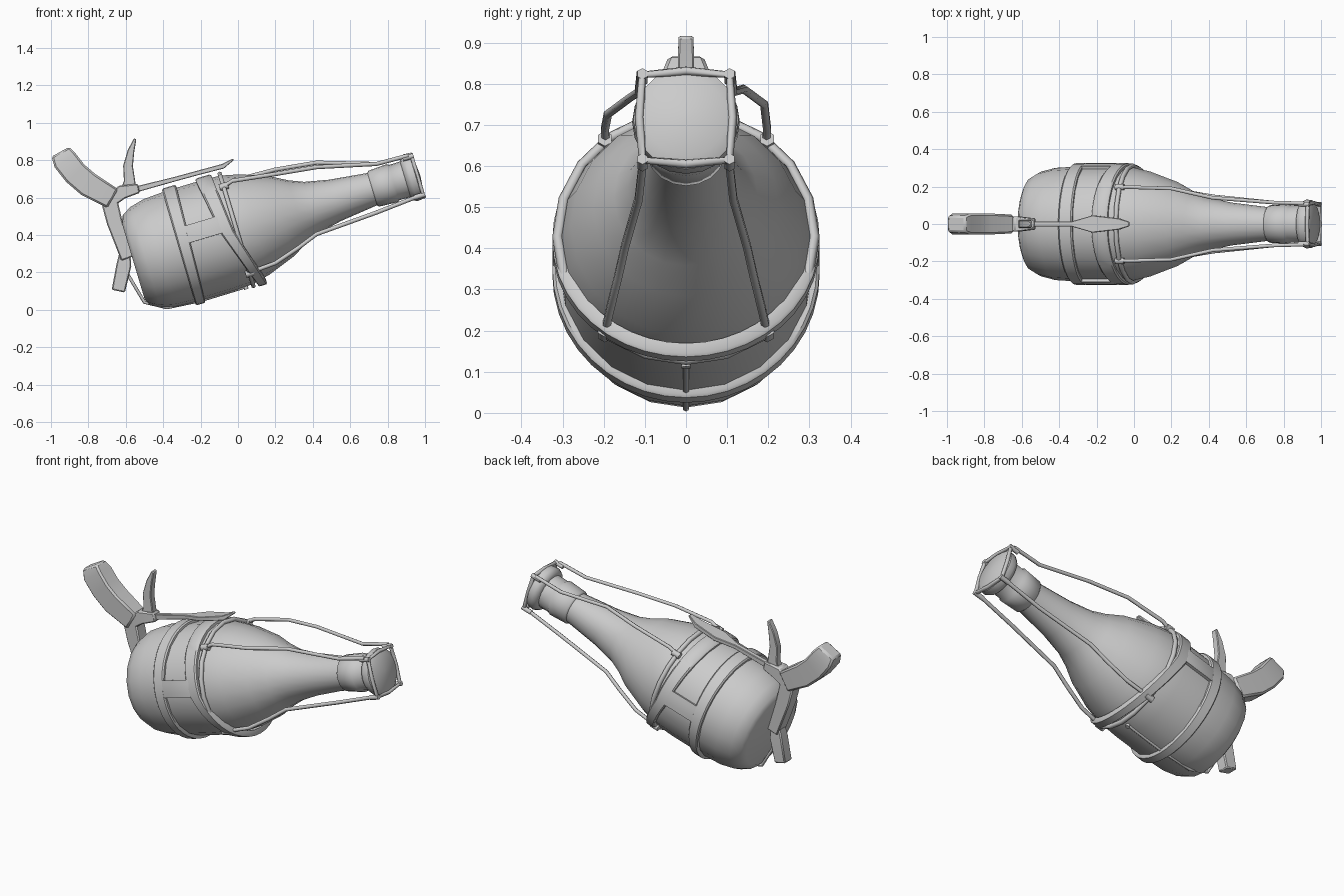
import bpy, bmesh, math
from mathutils import Vector

if "Cube" in bpy.data.objects:
    bpy.data.objects.remove(bpy.data.objects["Cube"])

grey = bpy.data.materials.new("plain grey")
grey.use_nodes = True
grey.diffuse_color = (0.6, 0.6, 0.6, 1)
grey.node_tree.nodes["Principled BSDF"].inputs["Base Color"].default_value = grey.diffuse_color

TILT = math.radians(16.7)
AXIS = Vector((math.cos(TILT), 0, math.sin(TILT)))
UP = Vector((-math.sin(TILT), 0, math.cos(TILT)))
SIDE = Vector((0, 1, 0))
MOUTH = Vector((0.95, 0, 0.715))
SIDES = 20


def place(s, y, n):
    """Point at distance s along the bottle axis, y sideways and n upward."""
    return MOUTH + AXIS * s + SIDE * y + UP * n


def around(s, r, a):
    return place(s, r * math.cos(a), r * math.sin(a))


def loft(name, rings, closed=False, smooth=35, bevel=0.0):
    """Skin a list of equal point rings; cap the ends unless closed."""
    bm = bmesh.new()
    rows = [[bm.verts.new(p) for p in ring] for ring in rings]
    count = len(rows[0])
    pairs = list(zip(rows, rows[1:]))
    if closed:
        pairs.append((rows[-1], rows[0]))
    for a, b in pairs:
        for i in range(count):
            j = (i + 1) % count
            bm.faces.new((a[i], a[j], b[j], b[i]))
    if not closed:
        bm.faces.new(rows[0])
        bm.faces.new(rows[-1])
    bmesh.ops.recalc_face_normals(bm, faces=bm.faces)
    mesh = bpy.data.meshes.new(name)
    bm.to_mesh(mesh)
    bm.free()
    mesh.materials.append(grey)
    obj = bpy.data.objects.new(name, mesh)
    bpy.context.collection.objects.link(obj)
    if bevel:
        mod = obj.modifiers.new("soft edges", "BEVEL")
        mod.width = bevel
        mod.segments = 1
    bpy.ops.object.select_all(action="DESELECT")
    obj.select_set(True)
    bpy.context.view_layer.objects.active = obj
    bpy.ops.object.shade_smooth_by_angle(angle=math.radians(smooth))
    return obj


def lathe(name, profile):
    angles = [2 * math.pi * i / SIDES for i in range(SIDES)]
    return loft(name, [[around(s, r, a) for a in angles] for s, r in profile], smooth=48)


def tube(name, points, radius=0.011, closed=False):
    """Six-sided wire along a path."""
    pts = [Vector(p) for p in points]
    n = len(pts)
    ref = AXIS if closed else SIDE
    rings = []
    for i, p in enumerate(pts):
        before = pts[(i - 1) % n] if closed or i else p
        after = pts[(i + 1) % n] if closed or i < n - 1 else p
        t = (after - before).normalized()
        u = t.cross(ref).normalized()
        v = t.cross(u)
        rings.append([p + (u * math.cos(k * math.pi / 3) + v * math.sin(k * math.pi / 3)) * radius
                      for k in range(6)])
    return loft(name, rings, closed, smooth=65)


def bar(name, sections, bevel=0.006):
    """Rectangular bar in the xz plane: (x, z, half thickness, half width)."""
    pts = [Vector((x, 0, z)) for x, z, h, w in sections]
    rings = []
    for i, (x, z, h, w) in enumerate(sections):
        t = (pts[min(i + 1, len(pts) - 1)] - pts[max(i - 1, 0)]).normalized()
        u = Vector((-t.z, 0, t.x)) * h
        rings.append([pts[i] + u * a + SIDE * w * b for a, b in ((1, 1), (1, -1), (-1, -1), (-1, 1))])
    return loft(name, rings, bevel=bevel)


def band(name, centre, half, start=0.0, end=360.0, steps=40):
    """Strap hugging the body; centre and half width depend on the height."""
    full = end - start >= 360
    rings = []
    for i in range(steps if full else steps + 1):
        a = math.radians(start + (end - start) * i / steps)
        c, h = centre(math.sin(a)), half(math.sin(a))
        rings.append([around(c + d * h, r, a) for d, r in
                      ((-1, 0.292), (-1, 0.318), (-0.8, 0.325), (0.8, 0.325), (1, 0.318), (1, 0.292))])
    return loft(name, rings, full, smooth=40)


# Bottle with rounded base, shoulder and long neck
lathe("bottle", [(-1.575, 0.01), (-1.577, 0.215), (-1.56, 0.25), (-1.51, 0.28), (-1.43, 0.3),
                 (-1.3, 0.308), (-1.1, 0.308), (-1.0, 0.303), (-0.9, 0.28), (-0.75, 0.225),
                 (-0.66, 0.175), (-0.58, 0.142), (-0.45, 0.115), (-0.25, 0.091), (-0.03, 0.09)])
lathe("neck_collar", [(-0.245, 0.088), (-0.235, 0.1), (-0.13, 0.106), (-0.12, 0.098), (-0.04, 0.1)])
lathe("bottle_cap", [(-0.06, 0.095), (-0.052, 0.118), (-0.03, 0.131), (0.0, 0.128), (0.016, 0.1), (0.024, 0.01)])

# Straps round the body, joined by a bridge on each side
band("rear_strap", lambda h: -1.289 + 0.008 * h, lambda h: 0.033 + 0.006 * h)
band("slanted_strap", lambda h: -1.05 - (0.1 if h < 0 else 0.04) * h, lambda h: 0.034 + 0.01 * h)
for name, start in (("left_strap_bridge", 1), ("right_strap_bridge", 162)):
    band(name, lambda h: -1.17, lambda h: 0.11, start, start + 17, 4)

# Wire ring on the shoulder
ring_angles = [2 * math.pi * i / SIDES for i in range(SIDES)]
tube("shoulder_ring", [around(-1.0, 0.312, a) for a in ring_angles], 0.013, True)

# Wires from the shoulder ring to the cap, mirrored on both sides
for label, m in (("left", 1), ("right", -1)):
    lift = 0.012 * m
    tube(label + "_upper_wire", [(-0.077, 0.195 * m, 0.66), (-0.03, 0.197 * m, 0.69),
                                 (0.2, 0.19 * m, 0.738 + lift), (0.42, 0.14 * m, 0.775 + lift),
                                 (0.74, 0.115 * m, 0.78), (0.91, 0.11 * m, 0.825)])
    tube(label + "_lower_wire", [(0.05, 0.197 * m, 0.195), (0.2, 0.185 * m, 0.25), (0.32, 0.165 * m, 0.33),
                                 (0.42, 0.148 * m, 0.405), (0.74, 0.115 * m, 0.52), (0.965, 0.105 * m, 0.608)])
    for part, n in (("upper", 0.242), ("lower", -0.242)):
        tube(label + "_" + part + "_wire_knot", [place(-1.022, 0.197 * m, n), place(-0.975, 0.197 * m, n)], 0.019)

# Square wire cage over the cap
cage = [(0.106, 0.108), (0.113, 0), (0.106, -0.108), (0, -0.118),
        (-0.106, -0.108), (-0.113, 0), (-0.106, 0.108), (0, 0.118)]
tube("cap_cage", [place(0.01, y, n) for y, n in cage], 0.011, True)
for y, n in cage[::2]:
    tube("cap_cage_corner", [place(-0.04, y, n), place(0.02, y, n)], 0.014)

# Pull wire under the body
tube("pull_wire", [(-0.59, 0, 0.19), (-0.5, 0, 0.04), (-0.38, 0, 0.012), (-0.2, 0, 0.05), (0.045, 0, 0.125)], 0.009)
tube("pull_wire_hook", [(0.045, 0, 0.11), (0.02, 0, 0.19)], 0.012)

# Stock, frame and trigger behind the base
bar("stock", [(-0.95, 0.845, 0.054, 0.042), (-0.925, 0.80, 0.067, 0.056), (-0.87, 0.73, 0.067, 0.056),
              (-0.8, 0.67, 0.067, 0.056), (-0.67, 0.595, 0.058, 0.05)], 0.01)
bar("back_frame", [(-0.685, 0.57, 0.044, 0.04), (-0.66, 0.47, 0.042, 0.04), (-0.59, 0.275, 0.036, 0.04)])
bar("trigger", [(-0.605, 0.3, 0.03, 0.03), (-0.61, 0.24, 0.04, 0.034), (-0.64, 0.1, 0.036, 0.034)])
bar("frame_joint", [(-0.7, 0.565, 0.03, 0.04), (-0.62, 0.63, 0.038, 0.04), (-0.53, 0.65, 0.025, 0.03)])

# Hammer and top sighting rail
bar("hammer", [(-0.585, 0.64, 0.042, 0.022), (-0.58, 0.69, 0.03, 0.02), (-0.588, 0.77, 0.026, 0.02),
               (-0.572, 0.85, 0.018, 0.02), (-0.55, 0.915, 0.007, 0.018)], 0.004)
bar("top_rail", [(-0.56, 0.64, 0.016, 0.014), (-0.33, 0.701, 0.012, 0.014), (-0.22, 0.731, 0.012, 0.046),
                 (-0.08, 0.768, 0.013, 0.03), (-0.025, 0.805, 0.005, 0.012)], 0.003)
